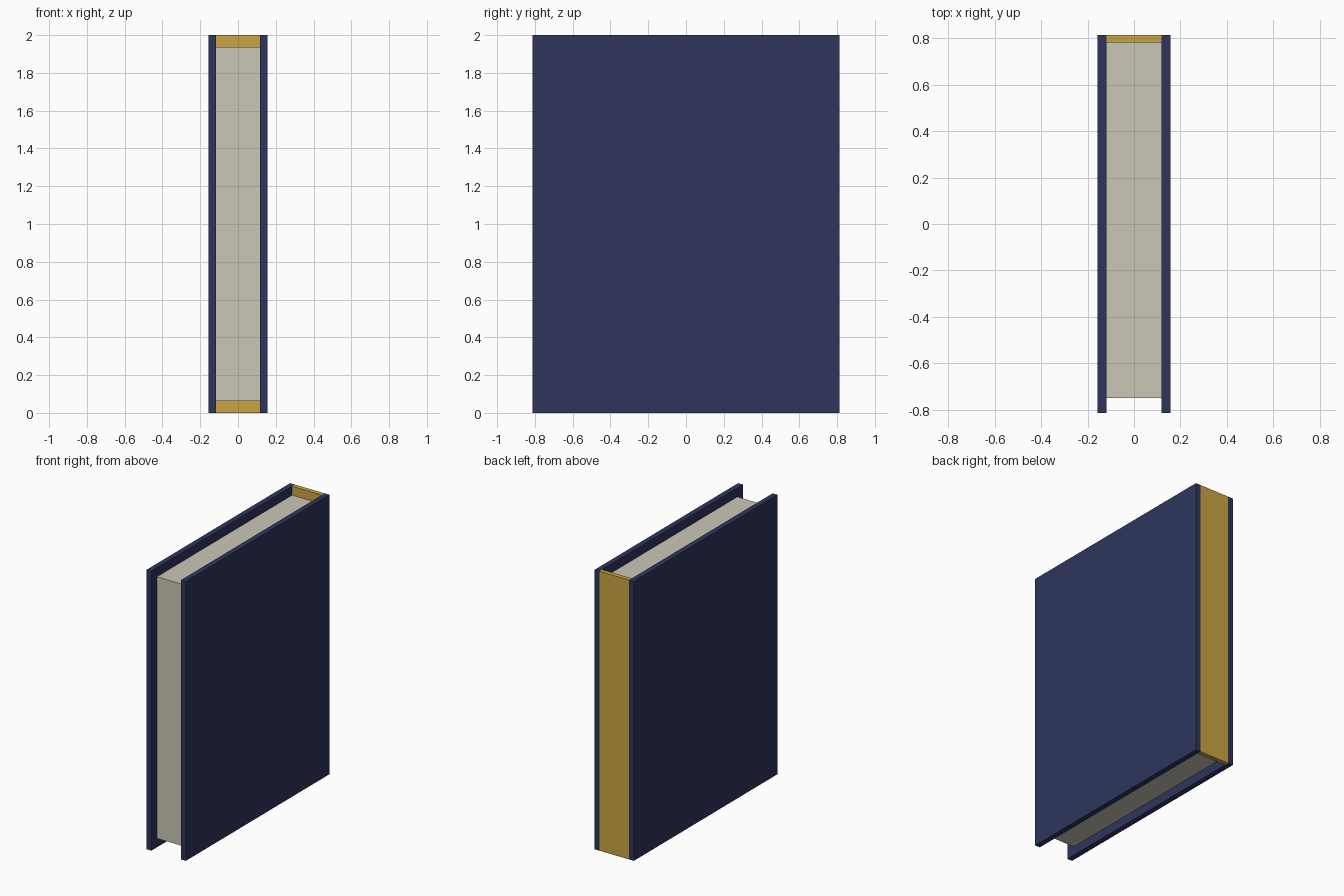
import bpy
import bmesh

if "Cube" in bpy.data.objects:
    bpy.data.objects.remove(bpy.data.objects["Cube"])


def srgb(r, g, b):
    f = lambda c: c / 12.92 if c <= 0.04045 else ((c + 0.055) / 1.055) ** 2.4
    return (f(r / 255), f(g / 255), f(b / 255), 1.0)


def material(name, rgb):
    m = bpy.data.materials.new(name)
    m.diffuse_color = srgb(*rgb)
    m.use_nodes = True
    m.node_tree.nodes["Principled BSDF"].inputs["Base Color"].default_value = m.diffuse_color
    return m


def box(name, lo, hi, mat):
    """Axis-aligned box between two corners."""
    bm = bmesh.new()
    bmesh.ops.create_cube(bm, size=1)
    for v in bm.verts:
        v.co = [lo[i] if v.co[i] < 0 else hi[i] for i in range(3)]
    mesh = bpy.data.meshes.new(name)
    bm.to_mesh(mesh)
    bm.free()
    mesh.materials.append(mat)
    obj = bpy.data.objects.new(name, mesh)
    bpy.context.collection.objects.link(obj)
    return obj


navy = material("navy cover", (46, 53, 93))
cream = material("cream paper", (204, 198, 183))
gold = material("gold spine", (202, 166, 66))

HALF_X, HALF_Y, HEIGHT = 0.156, 0.8125, 2.0
INNER_X = 0.1175      # inner face of the covers
SPINE_Y = 0.78        # inner face of the spine
INSET = 0.0635        # pages set back from the cover edges

# Two cover boards
box("left_cover", (-HALF_X, -HALF_Y, 0), (-INNER_X, HALF_Y, HEIGHT), navy)
box("right_cover", (INNER_X, -HALF_Y, 0), (HALF_X, HALF_Y, HEIGHT), navy)

# Spine between the covers at the back
box("spine", (-INNER_X, SPINE_Y, 0), (INNER_X, HALF_Y, HEIGHT), gold)

# Page block
box("pages", (-INNER_X, -HALF_Y + INSET, INSET),
    (INNER_X, SPINE_Y, HEIGHT - INSET), cream)
